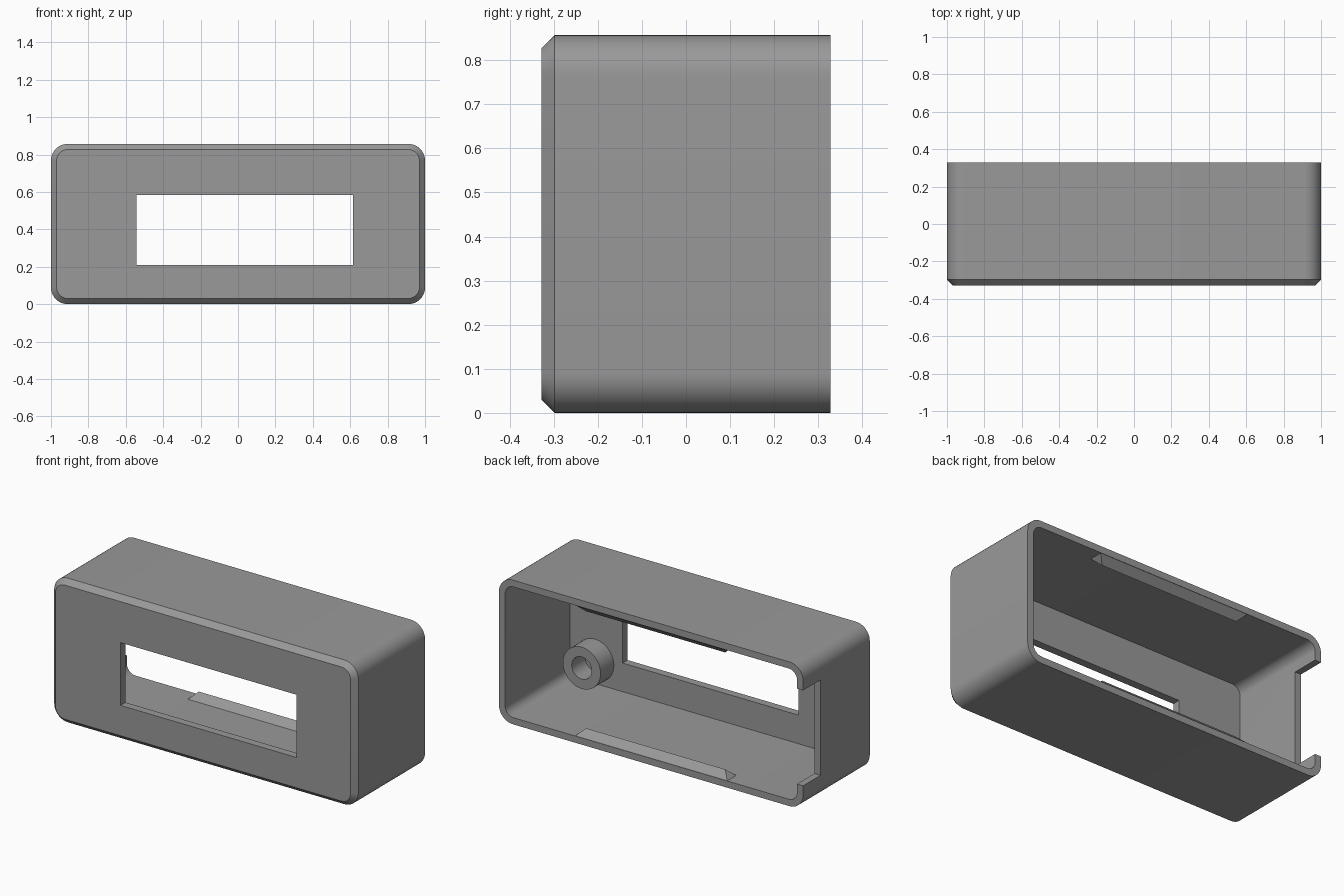
import bpy, bmesh, math
from mathutils import Vector

if "Cube" in bpy.data.objects:
    bpy.data.objects.remove(bpy.data.objects["Cube"])

H = 0.857            # overall height
D = 0.328            # half depth
WALL = 0.04
PANEL = -D + 0.047   # inner face of the front panel

grey = bpy.data.materials.new("grey plastic")
grey.diffuse_color = (0.32, 0.32, 0.32, 1)
grey.use_nodes = True
grey.node_tree.nodes["Principled BSDF"].inputs["Base Color"].default_value = grey.diffuse_color


def make_object(name, bm):
    bmesh.ops.recalc_face_normals(bm, faces=bm.faces)
    mesh = bpy.data.meshes.new(name)
    bm.to_mesh(mesh)
    bm.free()
    mesh.materials.append(grey)
    obj = bpy.data.objects.new(name, mesh)
    bpy.context.collection.objects.link(obj)
    return obj


def activate(obj):
    bpy.ops.object.select_all(action='DESELECT')
    obj.select_set(True)
    bpy.context.view_layer.objects.active = obj


def rounded_ring(bm, inset, radius, y, steps=10):
    """Loop of vertices on a rounded rectangle at depth y."""
    hx, hz = 1 - inset - radius, H / 2 - inset - radius
    ring = []
    for k, (sx, sz) in enumerate([(1, 1), (-1, 1), (-1, -1), (1, -1)]):
        for i in range(steps + 1):
            a = (k + i / steps) * math.pi / 2
            ring.append(bm.verts.new((sx * hx + radius * math.cos(a), y,
                                      H / 2 + sz * hz + radius * math.sin(a))))
    return ring


def bridge(bm, a, b):
    for i in range(len(a)):
        j = (i + 1) % len(a)
        bm.faces.new((a[i], a[j], b[j], b[i]))


def cut_box(target, name, lo, hi):
    bm = bmesh.new()
    bmesh.ops.create_cube(bm, size=1)
    lo, hi = Vector(lo), Vector(hi)
    for v in bm.verts:
        v.co = (lo + hi) / 2 + v.co * (hi - lo)
    cutter = make_object(name, bm)
    cutter.hide_render = True
    activate(target)
    mod = target.modifiers.new(name, 'BOOLEAN')
    mod.operation, mod.solver, mod.object = 'DIFFERENCE', 'EXACT', cutter
    bpy.ops.object.modifier_apply(modifier=mod.name)
    bpy.data.objects.remove(cutter)


# Housing: open-backed rounded box with a chamfered front
bm = bmesh.new()
rings = [rounded_ring(bm, 0.03, 0.06, -D),
         rounded_ring(bm, 0, 0.09, -D + 0.03),
         rounded_ring(bm, 0, 0.09, D),
         rounded_ring(bm, WALL, 0.055, D),
         rounded_ring(bm, WALL, 0.055, PANEL)]
for a, b in zip(rings, rings[1:]):
    bridge(bm, a, b)
bm.faces.new(rings[0])
bm.faces.new(rings[-1])
housing = make_object("housing", bm)

# Display window and cable notch in the left wall
cut_box(housing, "window_cutter", (-0.543, -0.5, 0.21), (0.614, -0.2, 0.583))
cut_box(housing, "notch_cutter", (-1.1, 0.165, 0.145), (-0.9, 0.5, 0.712))
activate(housing)
bpy.ops.object.shade_smooth_by_angle(angle=math.radians(30))

# Screw boss: a tube standing on the inside of the front panel
bm = bmesh.new()
N = 40
loops = []
for r, y in [(0.124, PANEL), (0.124, PANEL + 0.125), (0.066, PANEL + 0.125), (0.066, PANEL)]:
    loops.append([bm.verts.new((0.795 + r * math.cos(t * math.tau / N), y,
                                0.18 + r * math.sin(t * math.tau / N))) for t in range(N)])
for i in range(4):
    bridge(bm, loops[i], loops[(i + 1) % 4])
boss = make_object("screw_boss", bm)
activate(boss)
bpy.ops.object.shade_smooth_by_angle(angle=math.radians(30))

# Snap ridges with hipped ends on the floor and ceiling near the open back
for name, z, s in [("lower_snap_ridge", WALL, 1), ("upper_snap_ridge", H - WALL, -1)]:
    bm = bmesh.new()
    base = [bm.verts.new((x, y, z)) for x, y in
            [(-0.5, 0.243), (0.5, 0.243), (0.5, 0.326), (-0.5, 0.326)]]
    p, q = [bm.verts.new((x, 0.285, z + s * 0.041)) for x in (-0.457, 0.457)]
    a, b, c, d = base
    for f in [(a, b, c, d), (a, b, q, p), (c, d, p, q), (b, c, q), (d, a, p)]:
        bm.faces.new(f)
    make_object(name, bm)
